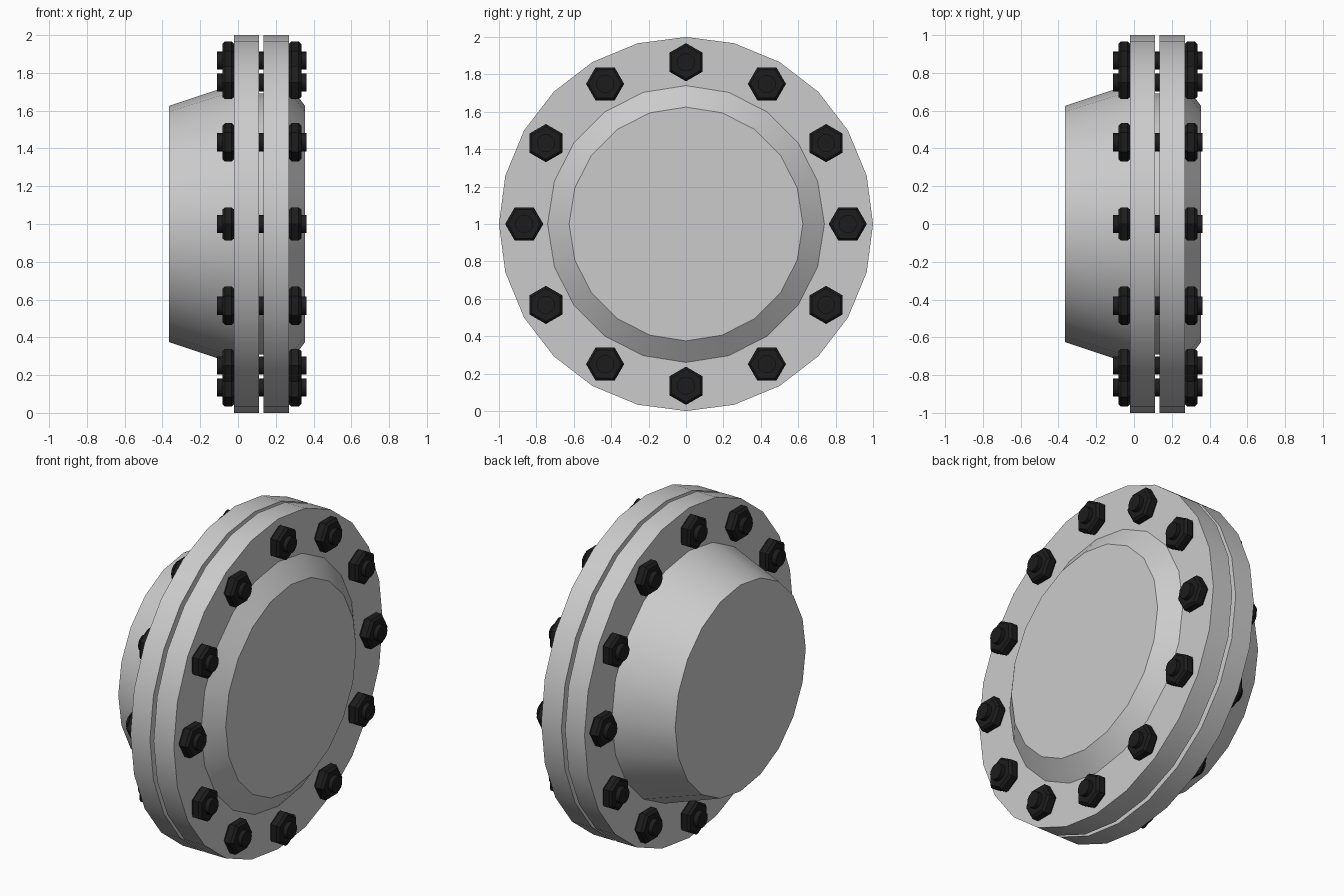
import bpy, bmesh, math

if "Cube" in bpy.data.objects:
    bpy.data.objects.remove(bpy.data.objects["Cube"])

dark = bpy.data.materials.new("black_steel")
dark.diffuse_color = (0.012, 0.012, 0.012, 1)
dark.use_nodes = True
dark.node_tree.nodes["Principled BSDF"].inputs["Base Color"].default_value = dark.diffuse_color


def lathe(bm, profile, sides, y=0.0, z=1.0, phase=0.0):
    """Closed solid around an x-parallel axis from (x, radius) pairs."""
    rings = []
    for x, r in profile:
        ring = []
        for i in range(sides):
            a = phase + 2 * math.pi * i / sides
            ring.append(bm.verts.new((x, y + r * math.cos(a), z + r * math.sin(a))))
        rings.append(ring)
    for a, b in zip(rings, rings[1:]):
        for i in range(sides):
            j = (i + 1) % sides
            bm.faces.new((a[i], a[j], b[j], b[i]))
    bm.faces.new(rings[0])
    bm.faces.new(rings[-1])


def finish(bm, name, mat=None, smooth=True):
    bmesh.ops.recalc_face_normals(bm, faces=bm.faces[:])
    me = bpy.data.meshes.new(name)
    bm.to_mesh(me)
    bm.free()
    ob = bpy.data.objects.new(name, me)
    bpy.context.collection.objects.link(ob)
    if mat:
        me.materials.append(mat)
    if smooth:
        bpy.ops.object.select_all(action='DESELECT')
        ob.select_set(True)
        bpy.context.view_layer.objects.active = ob
        bpy.ops.object.shade_smooth_by_angle(angle=math.radians(30))
    return ob


def turned(name, profile, sides):
    bm = bmesh.new()
    lathe(bm, profile, sides)
    return finish(bm, name)


# two flange discs, the hubs on either side and the gasket core in the gap
turned("flange_left", [(-0.02, 1.0), (0.11, 1.0)], 24)
turned("flange_right", [(0.135, 1.0), (0.27, 1.0)], 24)
turned("hub_left", [(-0.365, 0.625), (-0.02, 0.74)], 20)
turned("hub_right", [(0.27, 0.74), (0.355, 0.625)], 20)
turned("gasket", [(0.11, 0.69), (0.135, 0.69)], 20)

# twelve studs with a chamfered hex nut at each end
for i in range(12):
    a = math.radians(30 * i)
    y, z = 0.865 * math.cos(a), 1 + 0.865 * math.sin(a)

    bm = bmesh.new()
    lathe(bm, [(-0.112, 0.048), (0.362, 0.048)], 16, y, z)
    finish(bm, f"stud_{i + 1}", dark)

    bm = bmesh.new()
    for x0, x1 in ((-0.083, -0.02), (0.27, 0.335)):
        lathe(bm, [(x0, 0.088), (x0 + 0.014, 0.102), (x1 - 0.014, 0.102), (x1, 0.088)],
              6, y, z, a)
    finish(bm, f"nuts_{i + 1}", dark, smooth=False)
